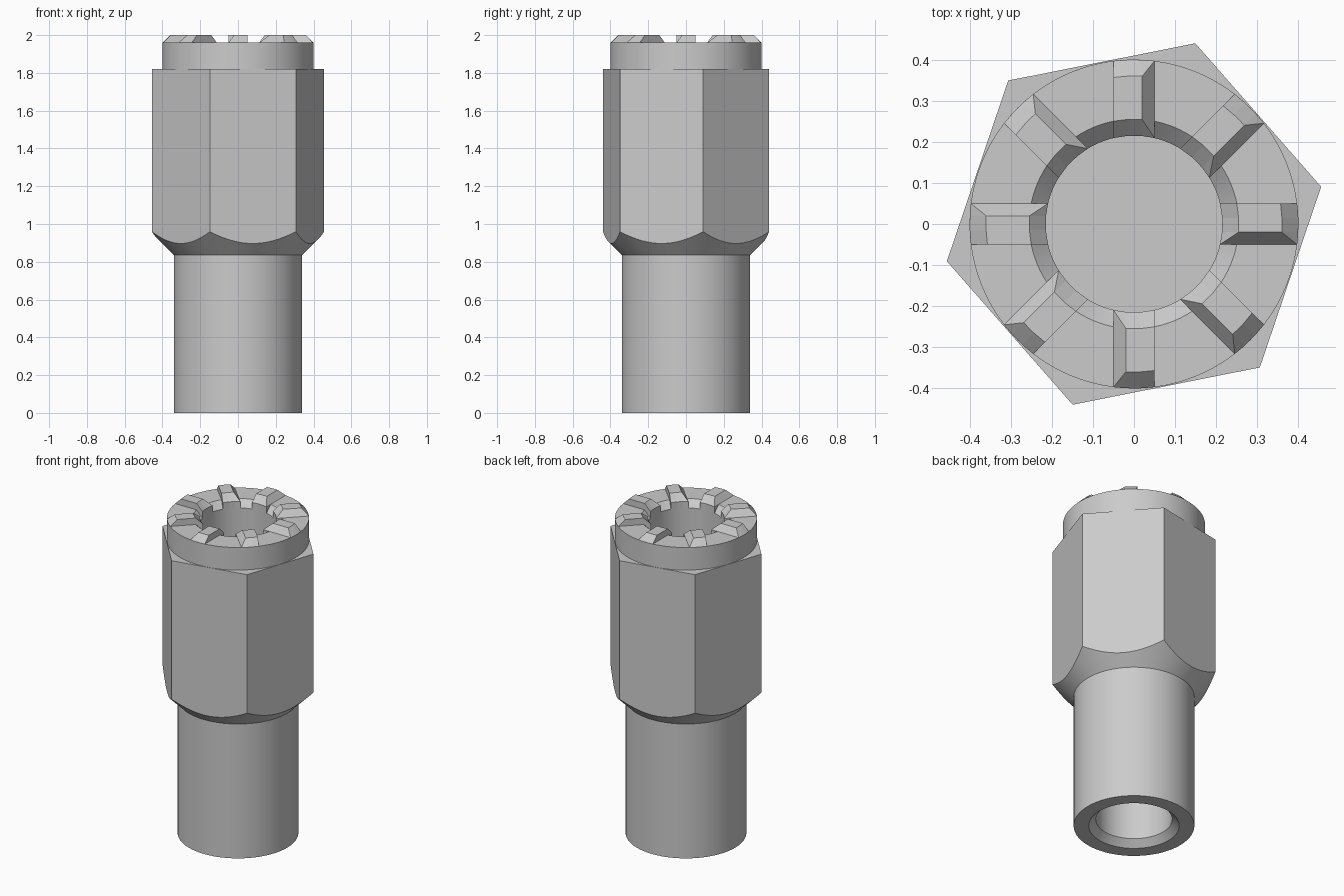
import bpy
import bmesh
from math import sin, cos, tan, pi, radians, sqrt

cube = bpy.data.objects.get("Cube")
if cube:
    bpy.data.objects.remove(cube, do_unlink=True)

SEG = 96
TURN = radians(11.25)      # rotation of the hexagon
APOTHEM = 0.402
SHAFT_R, SHAFT_TOP = 0.34, 0.835
HEX_TOP, FLOOR, TOP = 1.82, 1.96, 2.0
BORE, LIP, COLLAR_R = 0.215, 0.255, 0.40

metal = bpy.data.materials.new("grey metal")
metal.use_nodes = True
grey = (0.6, 0.6, 0.6, 1)
metal.diffuse_color = grey
metal.node_tree.nodes["Principled BSDF"].inputs["Base Color"].default_value = grey


def finish(name, bm, smooth):
    mesh = bpy.data.meshes.new(name)
    bm.to_mesh(mesh)
    bm.free()
    mesh.materials.append(metal)
    obj = bpy.data.objects.new(name, mesh)
    bpy.context.collection.objects.link(obj)
    if smooth:
        bpy.ops.object.select_all(action="DESELECT")
        obj.select_set(True)
        bpy.context.view_layer.objects.active = obj
        bpy.ops.object.shade_smooth_by_angle(angle=radians(30))


def hex_radius(a):
    return APOTHEM / cos((a - TURN) % (pi / 3) - pi / 6)


def loft(name, profile, cap_start=False, cap_end=False):
    """Turn a profile of (radius, height); either may be a function of angle."""
    bm = bmesh.new()
    value = lambda v, a: v(a) if callable(v) else v
    rings = []
    for r, z in profile:
        ring = []
        for i in range(SEG):
            a = TURN + 2 * pi * i / SEG
            rad = value(r, a)
            ring.append(bm.verts.new((rad * cos(a), rad * sin(a), value(z, a))))
        rings.append(ring)
    for lo, hi in zip(rings, rings[1:]):
        for i in range(SEG):
            j = (i + 1) % SEG
            bm.faces.new((lo[i], lo[j], hi[j], hi[i]))
    if cap_start:
        bm.faces.new(rings[0][::-1])
    if cap_end:
        bm.faces.new(rings[-1])
    finish(name, bm, True)


# Round shaft with a countersunk blind bore underneath
loft("shaft", [(BORE, 0.5), (BORE, 0.04), (LIP, 0), (SHAFT_R, 0),
               (SHAFT_R, SHAFT_TOP)], cap_start=True)

# Hexagonal body, its lower end cut by a 45 degree cone
loft("hex_body", [(SHAFT_R, SHAFT_TOP),
                  (hex_radius, lambda a: SHAFT_TOP + hex_radius(a) - SHAFT_R),
                  (hex_radius, HEX_TOP), (COLLAR_R - 0.01, HEX_TOP)])

# Round collar with a countersunk blind bore on top
loft("collar", [(COLLAR_R, HEX_TOP), (COLLAR_R, FLOOR), (LIP, FLOOR),
                (BORE, FLOOR - 0.04), (BORE, 1.5)], cap_end=True)


# Locking teeth: one ramped side, one upright side, bevelled ends
def tooth(name, angle):
    bm = bmesh.new()
    columns = []
    for y, h in ((-0.05, 0), (-0.02, 0.04), (0.015, 0.04), (0.05, 0.04)):
        section = ((BORE, FLOOR - 0.04), (BORE, FLOOR), (BORE + h, FLOOR + h),
                   (COLLAR_R - h, FLOOR + h), (COLLAR_R, FLOOR))
        col = []
        for r, z in section:
            x = sqrt(r * r - y * y)
            col.append(bm.verts.new((x * cos(angle) - y * sin(angle),
                                     x * sin(angle) + y * cos(angle), z)))
        columns.append(col)
    n = len(columns[0])
    for a, b in zip(columns, columns[1:]):
        for i in range(n):
            j = (i + 1) % n
            bm.faces.new((a[i], a[j], b[j], b[i]))
    bm.faces.new(columns[0][::-1])
    bm.faces.new(columns[-1])
    bmesh.ops.remove_doubles(bm, verts=bm.verts[:], dist=0.0001)
    bmesh.ops.recalc_face_normals(bm, faces=bm.faces[:])
    finish(name, bm, False)


for k in range(8):
    tooth(f"tooth_{k + 1}", k * pi / 4)
